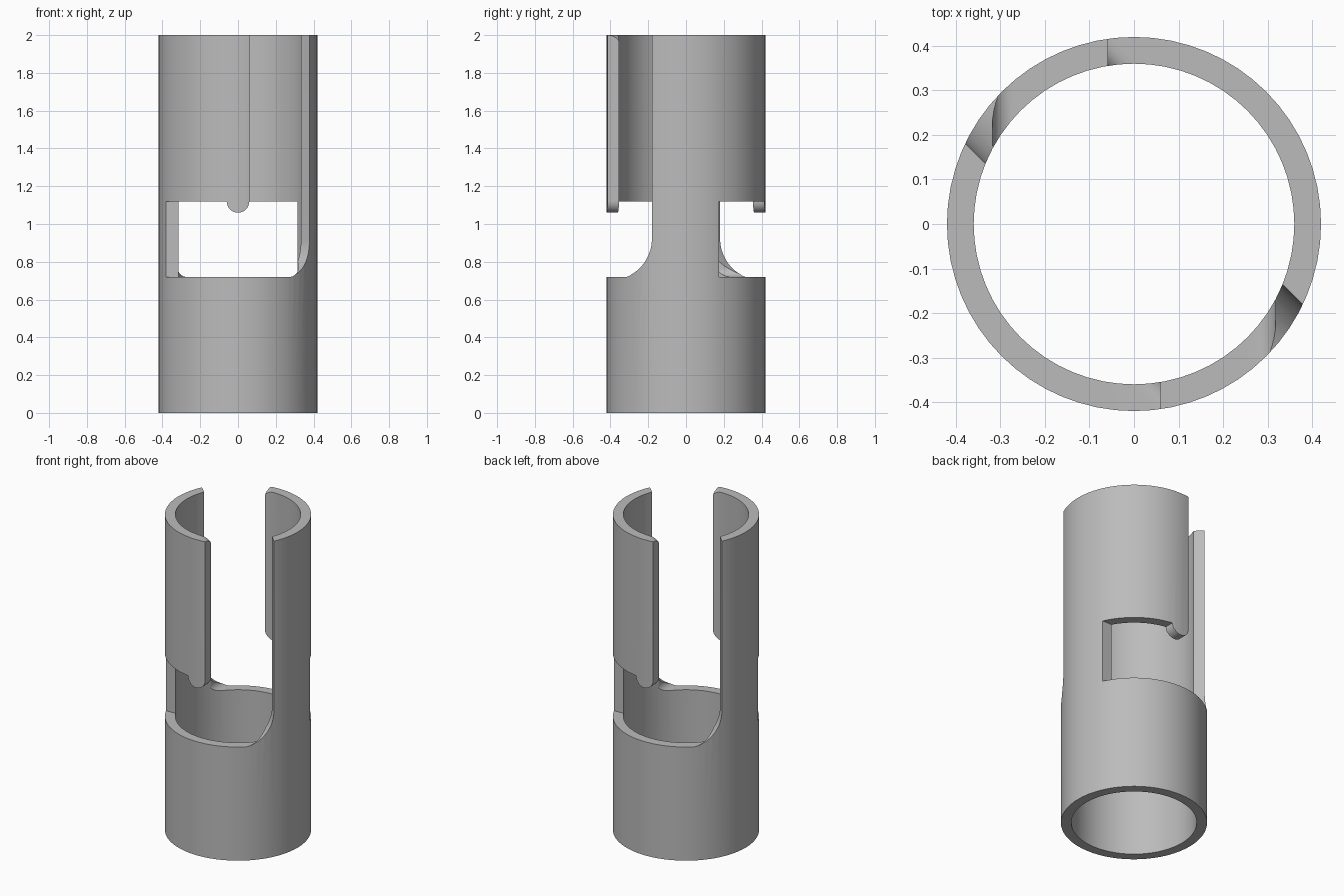
import bpy, bmesh, math
from mathutils import Vector, Matrix

if "Cube" in bpy.data.objects:
    bpy.data.objects.remove(bpy.data.objects["Cube"])

R_OUT, R_IN, HEIGHT, SEGS = 0.42, 0.36, 2.0, 64
FLOOR, CEIL = 0.72, 1.12          # window sill and window top
S = math.sqrt(0.5)

steel = bpy.data.materials.new("plain_grey")
steel.diffuse_color = (0.5, 0.5, 0.5, 1)
steel.use_nodes = True
steel.node_tree.nodes["Principled BSDF"].inputs["Base Color"].default_value = steel.diffuse_color


def arc(cx, cz, r, a0, a1, n):
    """Points on a circle, angles in degrees."""
    return [(cx + r * math.cos(math.radians(a0 + (a1 - a0) * i / n)),
             cz + r * math.sin(math.radians(a0 + (a1 - a0) * i / n)))
            for i in range(n + 1)]


def prism(name, profile, u_dir, v_dir, v0, v1, keep_x=None):
    """Extrude a (u, z) profile along v_dir; optionally trim at x = 0.06."""
    u_dir, v_dir = Vector(u_dir), Vector(v_dir)
    bm = bmesh.new()
    face = bm.faces.new([bm.verts.new(u_dir * u + v_dir * v0 + Vector((0, 0, z)))
                         for u, z in profile])
    ext = bmesh.ops.extrude_face_region(bm, geom=[face])
    bmesh.ops.translate(bm, vec=v_dir * (v1 - v0),
                        verts=[g for g in ext["geom"] if isinstance(g, bmesh.types.BMVert)])
    if keep_x is not None:
        geom = bm.verts[:] + bm.edges[:] + bm.faces[:]
        bmesh.ops.bisect_plane(bm, geom=geom, plane_co=(keep_x, 0, 0),
                               plane_no=(1, 0, 0), clear_inner=True)
        bmesh.ops.holes_fill(bm, edges=[e for e in bm.edges if e.is_boundary])
    bmesh.ops.recalc_face_normals(bm, faces=bm.faces)
    mesh = bpy.data.meshes.new(name)
    bm.to_mesh(mesh)
    bm.free()
    ob = bpy.data.objects.new(name, mesh)
    bpy.context.collection.objects.link(ob)
    ob.hide_render = True
    return ob


# Tube: revolved wall section
bm = bmesh.new()
rings = []
for i in range(SEGS):
    a = 2 * math.pi * i / SEGS
    rings.append([bm.verts.new((r * math.cos(a), r * math.sin(a), z))
                  for r, z in ((R_OUT, 0), (R_OUT, HEIGHT), (R_IN, HEIGHT), (R_IN, 0))])
for i in range(SEGS):
    p, q = rings[i], rings[(i + 1) % SEGS]
    for k in range(4):
        bm.faces.new((p[k], q[k], q[(k + 1) % 4], p[(k + 1) % 4]))
bmesh.ops.recalc_face_normals(bm, faces=bm.faces)
mesh = bpy.data.meshes.new("slotted_tube")
bm.to_mesh(mesh)
bm.free()
tube = bpy.data.objects.new("slotted_tube", mesh)
bpy.context.collection.objects.link(tube)
mesh.materials.append(steel)

diag_u, diag_v = (S, S, 0), (S, -S, 0)

# Entry slot, open at the top, with a large rounded lower corner
slot_profile = ([(-0.3, 2.1), (-0.3, FLOOR)]
                + arc(-0.06, FLOOR + 0.2, 0.2, -90, 0, 16) + [(0.14, 2.1)])
# Side window with a small rounded corner and a round stop hanging from its top
window_profile = ([(-0.6, FLOOR)] + arc(0.273, FLOOR + 0.045, 0.045, -90, 0, 8)
                  + [(0.318, CEIL)] + arc(0, CEIL, 0.06, 0, -180, 16) + [(-0.6, CEIL)])
# Rounded lead-in at the top of the slot edge
lead_profile = (arc(-0.255, HEIGHT - 0.05, 0.05, 90, 0, 8)
                + [(-0.19, HEIGHT - 0.05), (-0.19, 2.05), (-0.255, 2.05)])

cutters = [
    prism("slot_cutter", slot_profile, diag_u, diag_v, 0, 0.9, keep_x=0.06),
    prism("window_cutter", window_profile, (1, 0, 0), (0, 1, 0), -0.6, -0.175),
    prism("lead_in_cutter", lead_profile, diag_u, diag_v, 0.2, 0.5),
]

# The same cuts repeat half a turn around the tube
for cutter in cutters[:]:
    twin = cutter.copy()
    twin.name = "rear_" + cutter.name
    twin.matrix_world = Matrix.Rotation(math.pi, 4, 'Z')
    bpy.context.collection.objects.link(twin)
    twin.hide_render = True
    cutters.append(twin)

bpy.context.view_layer.objects.active = tube
tube.select_set(True)
for cutter in cutters:
    mod = tube.modifiers.new(cutter.name, 'BOOLEAN')
    mod.operation = 'DIFFERENCE'
    mod.solver = 'EXACT'
    mod.object = cutter
    bpy.ops.object.modifier_apply(modifier=mod.name)
for cutter in cutters:
    bpy.data.objects.remove(cutter)

bpy.ops.object.shade_smooth_by_angle(angle=math.radians(30))
